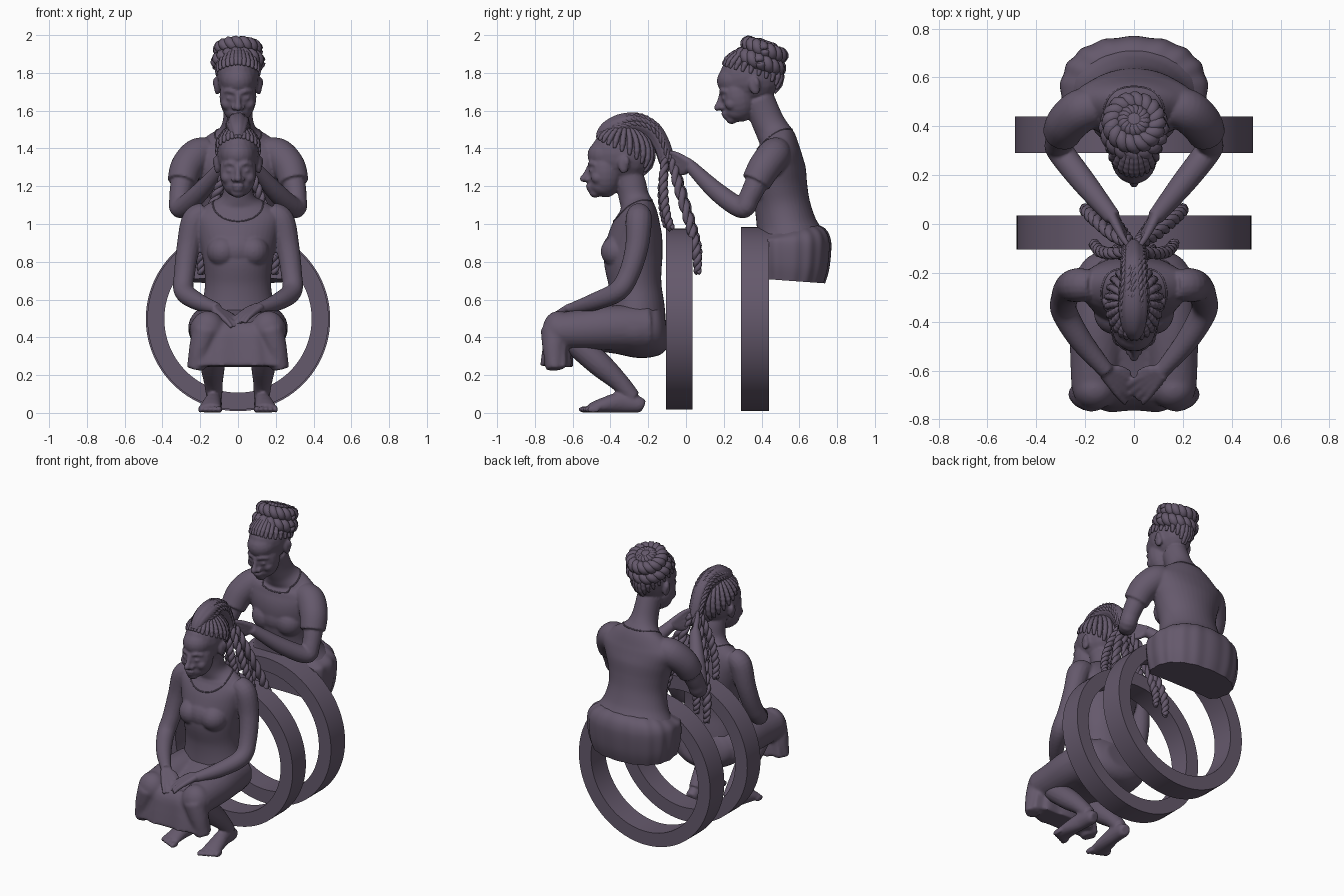
import bpy, bmesh
from math import sin, cos, pi, radians
from mathutils import Vector, Matrix

if "Cube" in bpy.data.objects:
    bpy.data.objects.remove(bpy.data.objects["Cube"])

I = Matrix.Identity(4)
mat = bpy.data.materials.new("dark_bronze")
mat.diffuse_color = (0.13, 0.10, 0.15, 1)
mat.use_nodes = True
mat.node_tree.nodes["Principled BSDF"].inputs["Base Color"].default_value = mat.diffuse_color


def spline(pts, k):
    """Catmull-Rom through (x, y, z, a[, b]) stations."""
    P = [Vector(tuple(p) if len(p) == 5 else tuple(p) + (p[3],)) for p in pts]
    out = []
    for i in range(len(P) - 1):
        p0, p1, p2, p3 = P[max(i - 1, 0)], P[i], P[i + 1], P[min(i + 2, len(P) - 1)]
        for j in range(k):
            t = j / k
            out.append((p1 * 2 + (p2 - p0) * t + (p0 * 2 - p1 * 5 + p2 * 4 - p3) * t * t
                        + (p1 * 3 - p0 - p2 * 3 + p3) * t ** 3) * 0.5)
    return out + [P[-1]]


def frames(C):
    """Parallel-transported (centre, side, up) along a path."""
    u, out = None, []
    for i, c in enumerate(C):
        t = (C[min(i + 1, len(C) - 1)] - C[max(i - 1, 0)]).normalized()
        if u is None:
            u = Vector((1, 0, 0)) if abs(t.x) < 0.95 else Vector((0, 0, 1))
        u = (u - t * u.dot(t)).normalized()
        out.append((c, u, t.cross(u)))
    return out


def power(x, p):
    return (1 if x >= 0 else -1) * abs(x) ** (2 / p)


def tube(bm, pts, n=16, k=6, M=I, s=1, fold=0, nf=0, p=2, ymin=-9):
    Q = spline(pts, k)
    rings = []
    for q, (c, u, v) in zip(Q, frames([Vector((q[0] * s, q[1], q[2])) for q in Q])):
        ring = []
        for j in range(n):
            th = 2 * pi * j / n
            e = 1 + fold * sin(nf * th)
            co = c + u * (q[3] * e * power(cos(th), p)) + v * (q[4] * e * power(sin(th), p))
            co.y = max(co.y, ymin)
            ring.append(bm.verts.new(M @ co))
        rings.append(ring)
    for A, B in zip(rings, rings[1:]):
        for j in range(n):
            bm.faces.new((A[j], A[(j + 1) % n], B[(j + 1) % n], B[j]))
    bm.faces.new(rings[0])
    bm.faces.new(rings[-1])


def rope(bm, pts, turns, k=16, M=I):
    """Two strands twisted round a path."""
    Q = spline(pts, k)
    F = frames([Vector(q[:3]) for q in Q])
    for st in range(2):
        sub = []
        for i, (q, (c, u, v)) in enumerate(zip(Q, F)):
            a = 2 * pi * turns * i / (len(Q) - 1) + st * pi
            sub.append(tuple(c + (u * cos(a) + v * sin(a)) * q[3] * 0.42) + (q[3] * 0.64,))
        tube(bm, sub, n=8, k=1, M=M)


def blob(bm, c, r, M=I):
    r = (r, r, r) if isinstance(r, float) else r
    bmesh.ops.create_uvsphere(bm, u_segments=20, v_segments=12, radius=1,
                              matrix=M @ Matrix.Translation(c) @ Matrix.Diagonal((*r, 1)))


def smooth_by_angle(ob):
    bpy.ops.object.select_all(action='DESELECT')
    ob.select_set(True)
    bpy.context.view_layer.objects.active = ob
    bpy.ops.object.shade_smooth_by_angle()


def finish(bm, name, voxel=None, smooth=2):
    bmesh.ops.recalc_face_normals(bm, faces=bm.faces[:])
    me = bpy.data.meshes.new(name)
    bm.to_mesh(me)
    bm.free()
    ob = bpy.data.objects.new(name, me)
    bpy.context.collection.objects.link(ob)
    if voxel:
        bpy.context.view_layer.objects.active = ob
        m = ob.modifiers.new("blend", 'REMESH')
        m.mode, m.voxel_size = 'VOXEL', voxel
        m2 = ob.modifiers.new("soften", 'SMOOTH')
        m2.factor, m2.iterations = 0.5, smooth
        for name_ in ("blend", "soften"):
            bpy.ops.object.modifier_apply(modifier=name_)
    ob.data.materials.clear()
    ob.data.materials.append(mat)
    for f in ob.data.polygons:
        f.use_smooth = True
    return ob


def head(bm, M):
    blob(bm, (0, .02, .04), (.112, .165, .145), M)          # cranium
    blob(bm, (0, -.06, .035), (.092, .102, .085), M)        # forehead
    blob(bm, (0, -.065, -.055), (.098, .092, .135), M)      # face
    blob(bm, (0, -.075, -.125), (.076, .078, .06), M)       # jaw
    blob(bm, (0, -.12, -.165), (.036, .032, .026), M)       # chin
    tube(bm, [(0, -.15, -.02, .012), (0, -.166, -.06, .015), (0, -.182, -.088, .018)], n=10, M=M)
    blob(bm, (0, -.184, -.09), .019, M)                     # nose tip
    blob(bm, (0, -.153, -.128), (.034, .018, .011), M)      # lips
    blob(bm, (0, -.148, -.146), (.029, .018, .012), M)
    for s in (1, -1):
        blob(bm, (s * .021, -.162, -.094), .015, M)         # nostril
        blob(bm, (s * .04, -.138, -.048), (.021, .016, .010), M)   # eyelid
        blob(bm, (s * .056, -.104, -.085), (.034, .038, .035), M)  # cheek
        tube(bm, [(.014, -.15, -.018, .012), (.042, -.143, -.008, .013), (.072, -.118, -.018, .010)],
             n=8, M=M, s=s)                                 # brow
        blob(bm, (s * .110, .03, -.015), (.017, .03, .048), M)     # ear
        blob(bm, (s * .121, .045, .0), (.012, .016, .03), M)


def cornrows(bm, M, crown):
    crown = Vector(crown).normalized()
    for s in (1, -1):
        for i in range(13):
            az = radians(6 + 168 * i / 12)
            el = radians(36 - 86 * (i / 12) ** 1.5)
            d = Vector((s * sin(az) * cos(el), -cos(az) * cos(el), sin(el)))
            pts = []
            for j in range(18):
                q = d.slerp(crown, j / 17)
                r = (.007 + .008 * min(1, j / 3) - .003 * j / 17) * (1 + .12 * (j % 2))
                pts.append((q.x * .112, .02 + q.y * .165, .04 + q.z * .146, r * 1.15, r))
            tube(bm, pts, n=8, k=2, M=M)


def hand(bm, wrist, d, w, bend):
    wrist, d, w, bend = Vector(wrist), Vector(d).normalized(), Vector(w).normalized(), Vector(bend)
    for i in range(4):
        o = i - 1.5
        a, b = wrist + w * o * .011, wrist + d * .08 + w * o * .024
        c = b + d * (.05 - .006 * abs(o)) + w * o * .005 + bend * .5
        e = c + d * .022 + bend
        tube(bm, [(*a, .021), (*b, .016), (*c, .0125), (*e, .011)], n=10, k=4)
        blob(bm, e, .011)
    a, b, c = wrist, wrist + d * .035 - w * .042, wrist + d * .085 - w * .058 + bend * .5
    tube(bm, [(*a, .02), (*b, .016), (*c, .012)], n=10, k=4)     # thumb


def neckline(name, body, cy, rx, ry, zf, zb):
    pts = []
    for i in range(33):
        a = 2 * pi * i / 32
        p = (rx * cos(a), cy + ry * sin(a), (zf + zb) / 2 + (zb - zf) / 2 * sin(a))
        pts.append(tuple(body.closest_point_on_mesh(p)[1]) + (.004,))
    bm = bmesh.new()
    tube(bm, pts, n=8, k=2)
    finish(bm, name)


# Two upright hoops
for name, y0, y1, ro in (("front_hoop", -.105, .035, .48), ("rear_hoop", .29, .44, .488)):
    bm = bmesh.new()
    prof = ((ro, y0), (ro, y1), (ro - .09, y1), (ro - .09, y0))
    R = [[bm.verts.new((r * cos(t), y, .497 + r * sin(t))) for r, y in prof]
         for t in (2 * pi * i / 96 for i in range(96))]
    for i in range(96):
        for j in range(4):
            bm.faces.new((R[i][j], R[i - 1][j], R[i - 1][j - 3], R[i][j - 3]))
    smooth_by_angle(finish(bm, name))

# Front seated figure: torso, head, arms, legs and feet
M1 = Matrix.Translation((0, -.36, 1.33))
bm = bmesh.new()
tube(bm, [(0, -.26, .40, .22, .16), (0, -.26, .55, .195, .148), (0, -.27, .68, .175, .14),
          (0, -.28, .82, .187, .155), (0, -.265, .95, .215, .14), (0, -.255, 1.04, .232, .11),
          (0, -.26, 1.095, .175, .09), (0, -.275, 1.14, .092, .08), (0, -.295, 1.22, .074, .08),
          (0, -.33, 1.3, .07, .075)], n=40)
head(bm, M1)
blob(bm, (0, -.35, .86), (.135, .095, .10))
for s in (1, -1):
    blob(bm, (s * .08, -.36, .855), (.085, .092, .085))
    tube(bm, [(.17, -.25, 1.055, .06), (.228, -.25, 1.02, .07), (.263, -.26, .88, .062),
              (.283, -.30, .74, .056), (.285, -.36, .645, .054), (.215, -.48, .59, .047),
              (.11, -.605, .55, .032)], s=s)
    hand(bm, (s * .11, -.605, .55 + .012 * s), (-s * .72, -.62, -.42), (s * .6, -.72, -.1), (0, -.004, -.012))
    tube(bm, [(.14, -.60, .38, .065), (.135, -.46, .26, .066), (.13, -.35, .16, .05),
              (.125, -.28, .08, .042)], s=s)
    tube(bm, [(.122, -.225, .035, .028, .03), (.125, -.25, .043, .04, .043), (.13, -.34, .055, .044, .055),
              (.142, -.44, .04, .054, .04), (.148, -.51, .024, .06, .024)], s=s)
    for i in range(5):
        blob(bm, (s * (.1 + .025 * i), -.535 + .011 * i, .018), (.017 - .0015 * i, .036, .018))
front = finish(bm, "front_figure_body", .0082)
neckline("front_top_neckline", front, -.29, .125, .12, 1.03, 1.13)

# Front figure's skirt over lap and knees
bm = bmesh.new()
tube(bm, [(0, -.105, .45, .12, .09), (0, -.15, .445, .205, .14), (0, -.26, .44, .25, .15),
          (0, -.4, .43, .25, .115), (0, -.55, .41, .24, .085), (0, -.70, .39, .22, .07)], n=32)
tube(bm, [(0, -.66, .47, .19, .04), (0, -.675, .42, .22, .066), (0, -.68, .35, .24, .076),
          (0, -.685, .245, .262, .085)], n=120, fold=.05, nf=11, p=2.5)
for s in (1, -1):
    tube(bm, [(.12, -.2, .45, .12), (.145, -.4, .45, .118), (.155, -.56, .44, .106),
              (.16, -.68, .435, .096)], s=s, n=24)
    blob(bm, (s * .16, -.675, .44), (.092, .085, .1))
    tube(bm, [(.17, -.70, .44, .07), (.20, -.70, .34, .06), (.225, -.695, .23, .045)], s=s)
finish(bm, "front_figure_skirt", .011, 3)

# Front figure's hair: rows, raised ponytail and hanging braids
bm = bmesh.new()
cornrows(bm, M1, (0, .1, 1))
finish(bm, "front_hair_rows")
bm = bmesh.new()
tail = [(0, -.455, 1.455, .03), (0, -.41, 1.495, .05), (0, -.34, 1.52, .062), (0, -.26, 1.53, .056),
        (0, -.18, 1.495, .05), (0, -.13, 1.42, .045), (0, -.10, 1.33, .042)]
tube(bm, tail, n=24, k=10, fold=.06, nf=8)
for i in range(7):
    a = pi * i / 6
    rope(bm, [(r * .85 * cos(a), y + .2 * r, z + r * .8 * sin(a), .014) for _, y, z, r in tail], 9, 10)
finish(bm, "ponytail")
bm = bmesh.new()
for s in (1, -1):
    rope(bm, [(.02 * s, -.08, 1.36, .024), (.09 * s, -.04, 1.2, .028), (.16 * s, .02, 1.0, .028),
              (.195 * s, .055, .85, .027), (.195 * s, .062, .74, .02)], 6)
    rope(bm, [(.02 * s, -.07, 1.35, .022), (.05 * s, -.03, 1.2, .025), (.09 * s, .03, 1.0, .025),
              (.12 * s, .06, .87, .025), (.12 * s, .062, .78, .018)], 6)
    rope(bm, [(.02 * s, -.11, 1.36, .022), (.09 * s, -.12, 1.22, .025), (.14 * s, -.11, 1.08, .025),
              (.165 * s, -.08, .975, .022)], 5)
    rope(bm, [(.01 * s, -.10, 1.36, .022), (.03 * s, -.125, 1.2, .024), (.06 * s, -.12, 1.08, .024),
              (.07 * s, -.10, .99, .022)], 5)
finish(bm, "hanging_braids")

# Rear figure: torso, head, sleeves, arms and hands
M2 = Matrix.Translation((0, .33, 1.74)) @ Matrix.Rotation(radians(11), 4, 'X')
bm = bmesh.new()
tube(bm, [(0, .545, .935, .262, .178), (0, .53, 1.0, .215, .158), (0, .51, 1.1, .192, .147),
          (0, .495, 1.2, .208, .147), (0, .49, 1.3, .24, .143), (0, .49, 1.38, .262, .12),
          (0, .485, 1.44, .195, .10), (0, .46, 1.49, .108, .09), (0, .43, 1.55, .08, .085),
          (0, .385, 1.66, .074, .083)], n=40)
head(bm, M2)
blob(bm, (0, .425, 1.21), (.14, .085, .10))
for s in (1, -1):
    blob(bm, (s * .085, .42, 1.2), (.09, .082, .09))
    tube(bm, [(.15, .48, 1.385, .075), (.215, .465, 1.365, .088), (.272, .415, 1.30, .086),
              (.296, .37, 1.22, .078)], s=s, n=24)                       # sleeve
    tube(bm, [(.25, .45, 1.35, .06), (.29, .385, 1.24, .062), (.308, .335, 1.14, .056),
              (.30, .295, 1.085, .055), (.20, .165, 1.17, .05), (.085, .025, 1.305, .034)], s=s)
    hand(bm, (s * .085, .025, 1.305), (-s * .48, -.85, .28), (s * .25, .1, .9), (-s * .008, -.004, -.006))
rear = finish(bm, "rear_figure_body", .0082)
neckline("rear_shirt_neckline", rear, .44, .12, .12, 1.42, 1.50)

# Rear figure's hips, flat below and against the hoop
bm = bmesh.new()
tube(bm, [(0, .54, .70, .275, .195), (0, .545, .78, .295, .213), (0, .545, .88, .30, .222),
          (0, .545, .93, .283, .212), (0, .54, .965, .22, .165)], n=128, k=5, fold=.012, nf=17, p=2.3, ymin=.432)
smooth_by_angle(finish(bm, "rear_figure_hips"))

# Rear figure's hair: rows and coiled bun
bm = bmesh.new()
cornrows(bm, M2, (0, .4, .9))
finish(bm, "rear_hair_rows")
B = Matrix.Translation((0, .405, 1.895)) @ Matrix.Rotation(radians(-20), 4, 'X')
bm = bmesh.new()
blob(bm, (0, 0, .0), (.09, .09, .08), B)
for z, R, r in ((-.038, .10, .044), (.03, .09, .042), (.05, .04, .03)):
    rope(bm, [(R * cos(a), R * sin(a), z, r) for a in (2 * pi * i / 24 for i in range(25))], 8, 4, B)
finish(bm, "coiled_bun")
